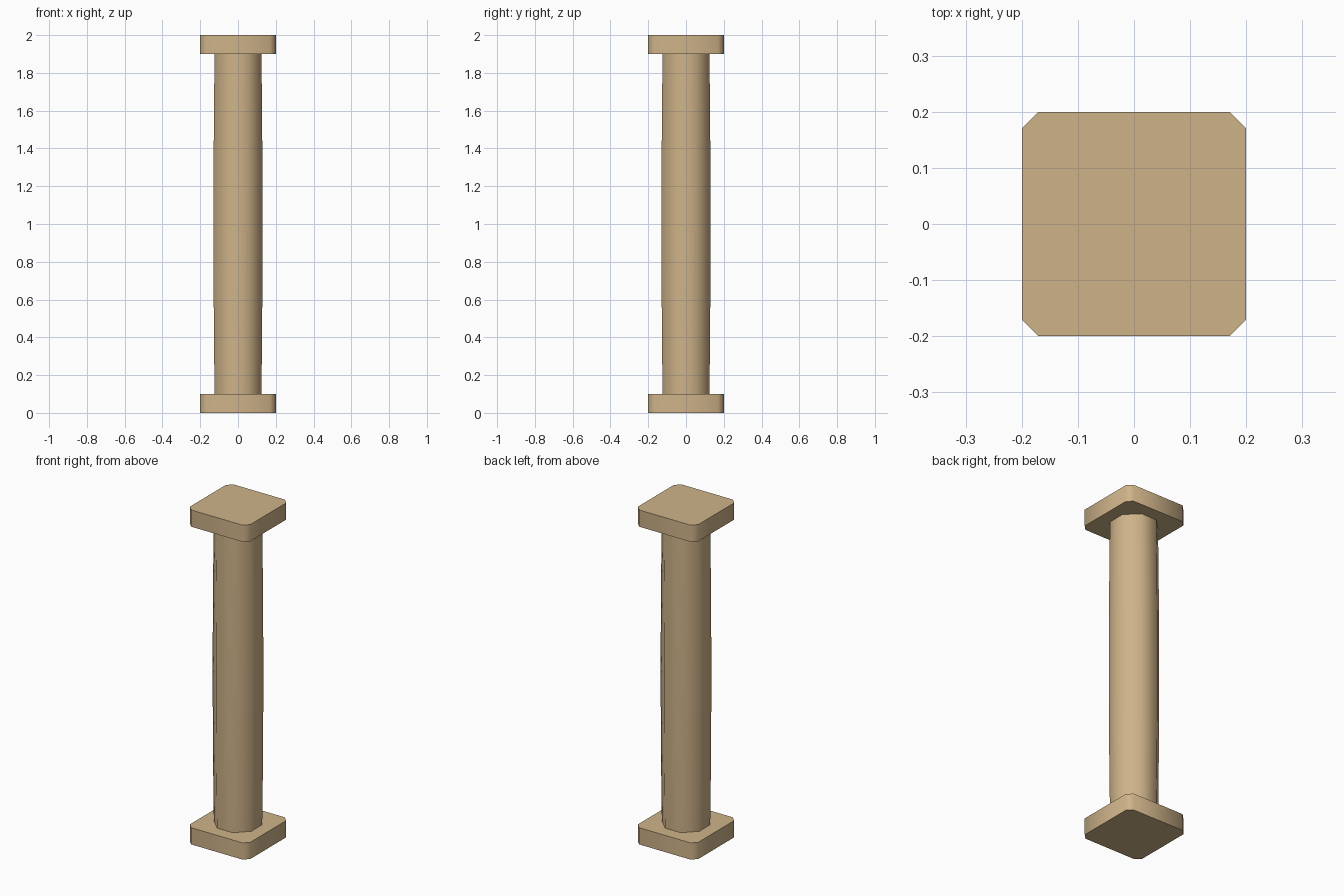
import bpy, bmesh
from math import radians

if "Cube" in bpy.data.objects:
    bpy.data.objects.remove(bpy.data.objects["Cube"])

stone = bpy.data.materials.new("sandstone")
stone.diffuse_color = (0.62, 0.45, 0.25, 1)
stone.use_nodes = True
stone.node_tree.nodes["Principled BSDF"].inputs["Base Color"].default_value = stone.diffuse_color


def octagon(half, flat):
    """Square of half-width 'half' with corners cut so each flat is 2*flat wide."""
    return [(half, -flat), (half, flat), (flat, half), (-flat, half),
            (-half, flat), (-half, -flat), (-flat, -half), (flat, -half)]


def loft(name, sections):
    """Skin a stack of (z, half, flat) sections and cap both ends."""
    bm = bmesh.new()
    rings = [[bm.verts.new((x, y, z)) for x, y in octagon(h, f)]
             for z, h, f in sections]
    for a, b in zip(rings, rings[1:]):
        for i in range(8):
            j = (i + 1) % 8
            bm.faces.new((a[i], a[j], b[j], b[i]))
    bm.faces.new(rings[0][::-1])
    bm.faces.new(rings[-1])
    bm.normal_update()
    for f in bm.faces:
        f.smooth = True
    for e in bm.edges:
        e.smooth = e.calc_face_angle() < radians(60)
    mesh = bpy.data.meshes.new(name)
    bm.to_mesh(mesh)
    bm.free()
    mesh.materials.append(stone)
    obj = bpy.data.objects.new(name, mesh)
    bpy.context.collection.objects.link(obj)


# Base and top slabs with chamfered corners
for name, z in (("base_slab", 0.0), ("top_slab", 1.9)):
    loft(name, [(z, 0.2, 0.17), (z + 0.1, 0.2, 0.17)])

# Eight-sided shaft, swelling slightly towards the middle
shaft = []
for i in range(7):
    t = i / 3 - 1
    half = 0.13 - 0.006 * t * t
    shaft.append((1 + 0.9 * t, half, half * 0.4142))
loft("shaft", shaft)
